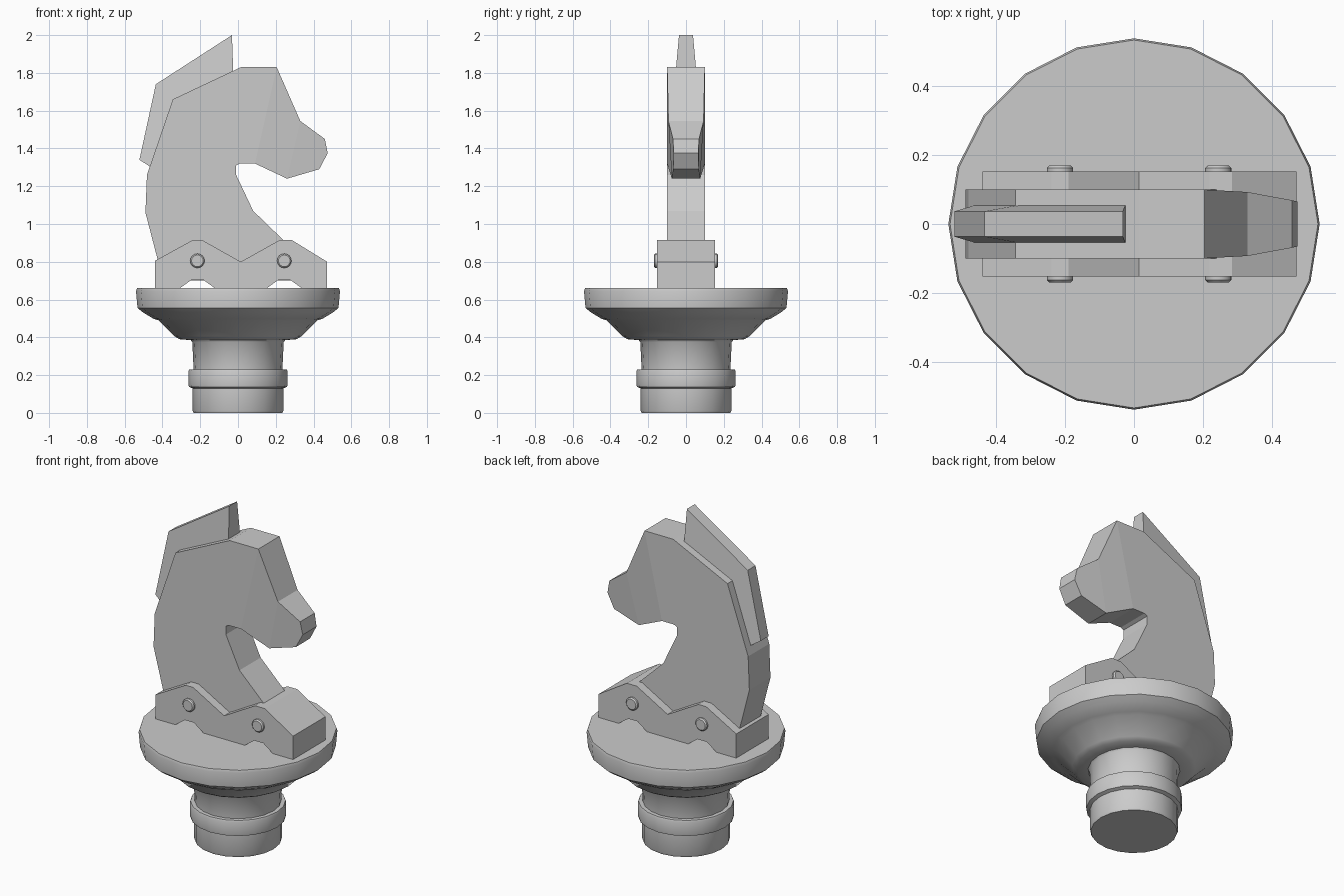
import bpy, bmesh, math

if "Cube" in bpy.data.objects:
    bpy.data.objects.remove(bpy.data.objects["Cube"])


def make_object(name, bm, smooth_angle=None):
    bmesh.ops.recalc_face_normals(bm, faces=bm.faces)
    mesh = bpy.data.meshes.new(name)
    bm.to_mesh(mesh)
    bm.free()
    obj = bpy.data.objects.new(name, mesh)
    bpy.context.collection.objects.link(obj)
    if smooth_angle:
        bpy.ops.object.select_all(action='DESELECT')
        bpy.context.view_layer.objects.active = obj
        obj.select_set(True)
        bpy.ops.object.shade_smooth_by_angle(angle=math.radians(smooth_angle))
    return obj


def lathe(name, profile, sides, smooth_angle):
    """Revolve (radius, z) points around z, with flat end caps."""
    bm = bmesh.new()
    rings = []
    for r, z in profile:
        rings.append([bm.verts.new((r * math.cos(2 * math.pi * i / sides),
                                    r * math.sin(2 * math.pi * i / sides), z))
                      for i in range(sides)])
    for a, b in zip(rings, rings[1:]):
        for i in range(sides):
            j = (i + 1) % sides
            bm.faces.new((a[i], a[j], b[j], b[i]))
    bm.faces.new(rings[0])
    bm.faces.new(rings[-1])
    return make_object(name, bm, smooth_angle)


def slab(name, outline, panels=None):
    """Outline of (x, z, half thickness), mirrored in y; panels split the sides."""
    bm = bmesh.new()
    front = [bm.verts.new((x, -h, z)) for x, z, h in outline]
    back = [bm.verts.new((x, h, z)) for x, z, h in outline]
    n = len(outline)
    for side in (front, back):
        for panel in panels or [range(n)]:
            bm.faces.new([side[i] for i in panel])
    for i in range(n):
        j = (i + 1) % n
        bm.faces.new((front[i], front[j], back[j], back[i]))
    return make_object(name, bm)


# Turned foot, ring, and flared dish
lathe("turned_base", [
    (0.235, 0.0), (0.24, 0.012), (0.24, 0.13), (0.26, 0.138), (0.262, 0.15),
    (0.262, 0.22), (0.258, 0.23), (0.235, 0.23), (0.242, 0.375), (0.25, 0.385),
    (0.31, 0.39), (0.335, 0.405), (0.42, 0.49), (0.445, 0.497), (0.50, 0.53),
    (0.532, 0.555), (0.54, 0.645), (0.535, 0.66)], 20, 40)

# Horse head and neck; the muzzle tapers
W = 0.1
horse = [
    (-0.395, 0.70, W), (-0.425, 0.81, W), (-0.49, 1.06, W), (-0.482, 1.26, W),
    (-0.345, 1.66, W), (0.015, 1.83, W), (0.205, 1.83, W),
    (0.33, 1.545, 0.093), (0.46, 1.45, 0.069), (0.475, 1.375, 0.065),
    (0.43, 1.29, 0.068), (0.26, 1.24, 0.075),
    (0.09, 1.32, W), (0.01, 1.32, W), (-0.01, 1.31, W), (-0.01, 1.26, W),
    (0.08, 1.07, W), (0.24, 0.915, W), (0.32, 0.84, W), (0.32, 0.70, W)]
slab("horse_head", horse, [
    list(range(0, 7)) + list(range(12, 20)), (6, 7, 11, 12), (7, 8, 9, 10, 11)])

# Mane, thinner along its outer edge
slab("mane", [
    (-0.522, 1.34, 0.037), (-0.435, 1.74, 0.037), (-0.032, 2.0, 0.037),
    (-0.025, 1.80, 0.055), (-0.335, 1.65, 0.055), (-0.46, 1.30, 0.055)])

# Clamp block with two humps above and two notches below
T = 0.153
clamp = [(-0.44, 0.655), (-0.44, 0.805), (-0.24, 0.915), (-0.19, 0.915),
         (0.015, 0.80), (0.22, 0.915), (0.285, 0.915), (0.472, 0.80),
         (0.472, 0.655), (0.345, 0.655), (0.275, 0.705), (0.215, 0.705),
         (0.145, 0.655), (-0.115, 0.655), (-0.185, 0.705), (-0.245, 0.705),
         (-0.315, 0.655)]
slab("clamp", [(x, z, T) for x, z in clamp])

# Pins through the clamp
for label, x in (("rear", -0.215), ("front", 0.245)):
    pin = lathe(label + "_pin", [(0.031, -0.17), (0.038, -0.163),
                                 (0.038, 0.163), (0.031, 0.17)], 16, 30)
    pin.rotation_euler.x = math.pi / 2
    pin.location = (x, 0, 0.805)
